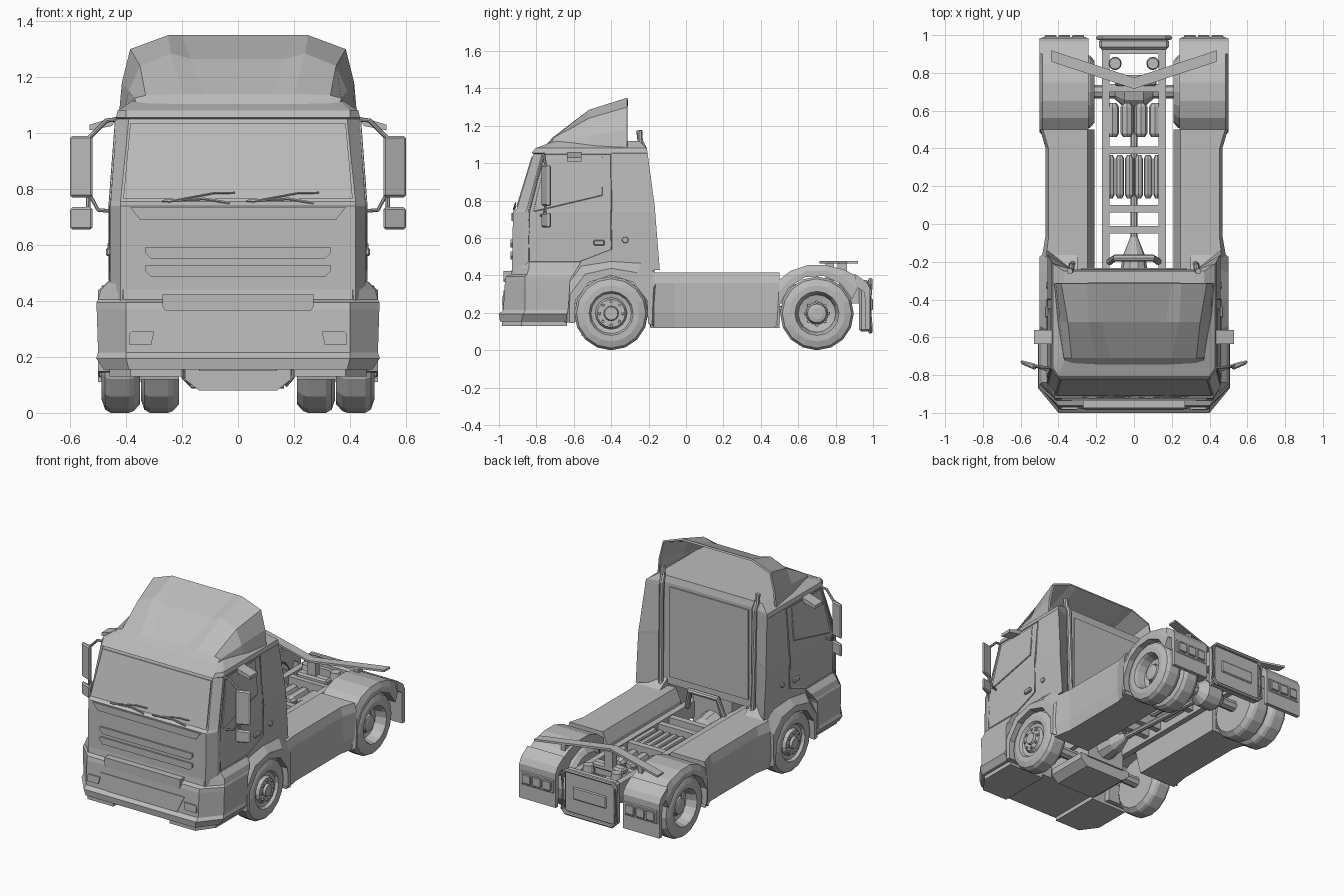
import bpy, bmesh, math
from mathutils import Vector

default_cube = bpy.data.objects.get("Cube")
if default_cube:
    bpy.data.objects.remove(default_cube, do_unlink=True)

# Single body colour
grey = bpy.data.materials.new("plain grey")
grey.use_nodes = True
tone = (.5, .5, .5, 1)
grey.diffuse_color = tone
for node in grey.node_tree.nodes:
    if node.type == 'BSDF_PRINCIPLED':
        node.inputs["Base Color"].default_value = tone


def build(name, verts, faces, mirror=False, bevel=0, shell=0):
    mesh = bpy.data.meshes.new(name)
    mesh.from_pydata([tuple(v) for v in verts], [], [tuple(f) for f in faces])
    bm = bmesh.new()
    bm.from_mesh(mesh)
    bmesh.ops.recalc_face_normals(bm, faces=bm.faces[:])
    bm.to_mesh(mesh)
    bm.free()
    mesh.materials.append(grey)
    part = bpy.data.objects.new(name, mesh)
    bpy.context.scene.collection.objects.link(part)
    if shell:
        part.modifiers.new("shell", 'SOLIDIFY').thickness = shell
    if bevel:
        edge = part.modifiers.new("bevel", 'BEVEL')
        edge.width, edge.segments = bevel, 1
    if mirror:
        part.modifiers.new("mirror", 'MIRROR')
    return part


def loft(name, rings, closed=True, caps=True, **options):
    n = len(rings[0])
    verts = [v for ring in rings for v in ring]
    faces = []
    for start in range(0, len(verts) - n, n):
        for i in range(n if closed else n - 1):
            j = (i + 1) % n
            faces.append((start + i, start + j, start + n + j, start + n + i))
    if caps:
        faces += [range(n), range(len(verts) - n, len(verts))]
    return build(name, verts, faces, **options)


def extrude(name, outline, axis, low, high, **options):
    """Extrude a flat outline along an axis; an end may be a function of height."""
    rings = []
    for end in (low, high):
        ring = []
        for u, v in outline:
            point = [u, v]
            point.insert(axis, end(v) if callable(end) else end)
            ring.append(point)
        rings.append(ring)
    return loft(name, rings, **options)


def box(name, x, y, z, **options):
    outline = [(x[0], y[0]), (x[1], y[0]), (x[1], y[1]), (x[0], y[1])]
    return extrude(name, outline, 2, z[0], z[1], **options)


def lathe(name, profile, centre, axis, sides=16, **options):
    rings = []
    for along, radius in profile:
        ring = []
        for i in range(sides):
            a = math.tau * i / sides
            point = [radius * math.cos(a), radius * math.sin(a)]
            point.insert(axis, along)
            ring.append(Vector(point) + Vector(centre))
        rings.append(ring)
    return loft(name, rings, **options)


def tube(name, path, radius, sides=8, **options):
    path = [Vector(p) for p in path]
    rings = []
    for i, p in enumerate(path):
        turn = (path[min(i + 1, len(path) - 1)] - path[max(i - 1, 0)]).to_track_quat('Z', 'Y')
        angles = [math.tau * k / sides for k in range(sides)]
        rings.append([p + turn @ Vector((radius * math.cos(a), radius * math.sin(a), 0)) for a in angles])
    return loft(name, rings, **options)


def symmetric(half):
    return half + [(-u, v) for u, v in reversed(half)]


def plan_ring(z, front_x, front_y, side_x, corner_y, back_y, wall_x, wall_y):
    half = [(front_x, front_y), (side_x, corner_y), (side_x, back_y), (wall_x, wall_y)]
    return [(x, y, z) for x, y in symmetric(half)]


def cab_side(offset):
    return lambda z: .457 + offset - max(0, z - .74) * .075


def screen(offset):
    return lambda z: -.905 + (z - .755) * .305 - offset


def bumper_face(offset):
    return lambda z: -.977 + (z - .215) * .06 - offset


# Cab shell, and bumper with a ledge above and a lip below
loft("cab", [plan_ring(*row) for row in (
    (.4, .42, -.932, .457, -.86, -.56, .33, -.56),
    (.43, .42, -.93, .457, -.86, -.14, .33, -.24),
    (.74, .42, -.925, .457, -.86, -.165, .33, -.24),
    (.755, .42, -.905, .455, -.85, -.165, .33, -.24),
    (1.05, .39, -.815, .434, -.77, -.205, .33, -.24),
    (1.055, .4, -.825, .436, -.77, -.205, .33, -.24),
    (1.08, .4, -.805, .43, -.76, -.21, .33, -.24),
    (1.12, .36, -.7, .37, -.68, -.25, .32, -.25))])
loft("bumper", [plan_ring(*row) for row in (
    (.155, .39, -.995, .48, -.88, -.635, .3, -.635),
    (.195, .4, -1, .507, -.87, -.635, .3, -.635),
    (.215, .4, -.977, .5, -.86, -.63, .3, -.63),
    (.37, .4, -.968, .505, -.86, -.62, .3, -.62),
    (.395, .4, -.962, .505, -.86, -.61, .3, -.61),
    (.405, .41, -.935, .5, -.85, -.6, .3, -.6),
    (.44, .41, -.93, .49, -.84, -.58, .3, -.58),
    (.475, .41, -.925, .457, -.84, -.56, .3, -.56))])
extrude("bumper_foot", [(.2, -.985), (.385, -.985), (.46, -.88), (.46, -.635), (.2, -.635)], 2,
        .13, .157, mirror=True)

# Roof deflector, open at the rear
deflector = []
for y, half in (
        (-.76, [(.36, 1.07), (.35, 1.075), (.32, 1.08), (.2, 1.085), (.12, 1.085)]),
        (-.71, [(.38, 1.07), (.37, 1.125), (.33, 1.135), (.2, 1.14), (.12, 1.14)]),
        (-.52, [(.41, 1.07), (.39, 1.15), (.35, 1.24), (.24, 1.285), (.17, 1.265)]),
        (-.315, [(.425, 1.07), (.415, 1.18), (.385, 1.3), (.25, 1.35), (.2, 1.35)])):
    deflector.append([(x, y, z) for x, z in symmetric(half)])
loft("roof_deflector", deflector, closed=False, caps=False, shell=.012)

# Windscreen, grille and bumper details
extrude("windscreen", symmetric([(.41, .765), (.385, 1.035)]), 1, screen(-.01), screen(.006))
extrude("hood_panel", symmetric([(.35, .69), (.385, .735)]), 1, -.91, -.933)
for z in (.55, .485):
    extrude("grille_slot", symmetric([(.31, z), (.33, z + .02), (.33, z + .043)]), 1, -.91, -.938)
extrude("number_panel", symmetric([(.26, .365), (.27, .38), (.27, .425)]), 1, -.92, -.975)
extrude("bumper_panel", symmetric([(.25, .215), (.3, .32)]), 1, bumper_face(-.01), bumper_face(.005))
extrude("headlight", [(.31, .245), (.39, .245), (.39, .28), (.38, .29), (.3, .29)], 1,
        bumper_face(-.01), bumper_face(.009), mirror=True)
for side in (-.27, .03):
    path = [(side + dx, screen(.012)(z), z) for dx, z in ((.24, .75), (.15, .765), (0, .757))]
    tube("wiper_blade", path, .005, sides=6)
    path = [(side + dx, screen(.016)(z), z) for dx, z in ((.02, .755), (.18, .785), (.26, .787))]
    tube("wiper_arm", path, .004, sides=6)

# Doors with raised seams
window = [(-.81, .745), (-.45, .83), (-.45, 1.03), (-.745, 1.03)]
extrude("door_window", window, 0, cab_side(-.01), cab_side(.006), mirror=True)
door = [(-.76, 1.05), (-.4, 1.05), (-.4, .74), (-.4, .54), (-.57, .475), (-.84, .475), (-.84, .74), (-.76, 1.05)]
for label, outline in (("door", door), ("window", window + window[:1])):
    tube(label + "_seam", [(cab_side(.001)(z), y, z) for y, z in outline], .005, sides=6, mirror=True)
box("door_handle", (.45, .472), (-.495, -.435), (.56, .59), bevel=.006, mirror=True)
lathe("side_cap", [(0, .018), (.012, .015)], (.455, -.325, .59), 0, sides=10, mirror=True)

# Mirrors and their arms
blade = [(.52, -.775), (.6, -.74), (.6, -.72), (.52, -.74)]
extrude("main_mirror", blade, 2, .77, .99, bevel=.008, mirror=True)
extrude("lower_mirror", blade, 2, .655, .735, bevel=.008, mirror=True)
tube("upper_mirror_arm", [(.42, -.76, 1.05), (.47, -.76, 1.045), (.53, -.75, .985)], .008, mirror=True)
tube("lower_mirror_arm", [(.44, -.78, .72), (.5, -.76, .725), (.53, -.75, .78)], .007, mirror=True)
tube("mirror_link", [(.535, -.75, .72), (.535, -.75, .79)], .008, mirror=True)
extrude("kerb_mirror", [(.43, 1.06), (.53, 1.03), (.53, 1.01), (.45, 1.025)], 1, -.635, -.56, mirror=True)


# Wheel arches swept around the wheels
def arch(name, centre_y, inner, outer, shoulder, last, outline):
    rings = []
    for i, (y, z) in enumerate(outline):
        a = math.radians(195 + (last - 195) * i / (len(outline) - 1))
        ay, az = centre_y + .204 * math.cos(a), .197 + .204 * math.sin(a)
        my, mz = ay + (y - ay) * .5, az + (z - az) * .5
        rings.append([(inner, ay, az), (outer, ay, az), (outer, my, mz), (shoulder, y, z), (inner, y, z)])
    loft(name, rings, mirror=True)


arch("front_arch", -.4, .3, .5, .458, -15,
     [(-.65, .15), (-.65, .33), (-.56, .45), (-.4, .475), (-.24, .465), (-.14, .4), (-.16, .12)])
arch("rear_arch", .7, .24, .5, .485, 22,
     [(.47, .12), (.49, .37), (.56, .425), (.65, .455), (.75, .455), (.85, .43), (.94, .38)])

# Side fairings, reaching in under the back of the cab
fairing = []
for y, wide in ((-.19, .49), (-.06, .468), (.4, .468), (.5, .497)):
    top_y = min(y, y * 1.3)
    fairing.append([(.21, y, .12), (wide - .01, y, .12), (wide, y, .2), (wide, y, .36),
                    (wide - .015, top_y, .415), (.245, top_y, .415), (.21, top_y, .34)])
loft("side_fairing", fairing, mirror=True)

# Wheels
tyre = [(0, .1), (0, .165), (.022, .19), (.04, .197), (.105, .197), (.125, .185), (.137, .15), (.137, .118)]
front_hub = [(.12, .108), (.115, .085), (.135, .075), (.135, .04), (.15, .035)]
rear_hub = [(.12, .11), (.07, .1), (.06, .06), (.1, .05), (.105, .03)]
for label, y, hub, face in (("front", -.4, front_hub, .135), ("rear", .7, rear_hub, .065)):
    lathe(label + "_wheel", tyre + hub, (.35, y, .197), 0, mirror=True)
    for i in range(8):
        a = math.tau * i / 8
        spot = (.35 + face, y + .062 * math.cos(a), .197 + .062 * math.sin(a))
        lathe(label + "_wheel_nut", [(-.01, .009), (.01, .008)], spot, 0, sides=6, mirror=True)
    tube(label + "_axle", [(-.36, y, .197), (.36, y, .197)], .035)
lathe("inner_rear_wheel", tyre, (.21, .7, .197), 0, mirror=True)
lathe("differential", [(-.1, .04), (-.05, .085), (.05, .085), (.1, .04)], (0, .7, .2), 0, sides=12)

# Chassis
box("chassis_rail", (.13, .17), (-.8, .95), (.25, .35), mirror=True)
for y in (-.03, .08, .39, .72, .92):
    box("cross_member", (-.15, .15), (y - .02, y + .02), (.27, .345))
box("engine", (-.14, .14), (-.62, -.27), (.15, .42))
extrude("engine_sump", symmetric([(.14, .08), (.19, .12), (.19, .16)]), 1, -.56, -.28)
lathe("gearbox", [(-.2, .09), (0, .06), (.1, .02)], (0, -.17, .25), 1, sides=10)
tube("drive_shaft", [(0, -.1, .25), (0, .65, .21)], .018)
tube("engine_hoop", [(-.13, -.2, .34), (-.1, -.18, .46), (.1, -.18, .46), (.13, -.2, .34)], .018)
for i in range(6):
    x = (i - 2.5) * .05
    lathe("air_tank_rib", [(0, .012), (.02, .023), (.21, .023), (.23, .012)], (x, .135, .32), 1, sides=8)
for i in range(4):
    x = (i - 1.5) * .075
    lathe("air_tank", [(0, .02), (.02, .034), (.16, .034), (.18, .02)], (x, .46, .32), 1, sides=8)
lathe("air_spring", [(0, .03), (.04, .035), (.08, .03)], (.1, .85, .3), 2, sides=12, mirror=True)

# Coupling and deck plate
box("coupling_base", (-.1, .12), (.73, .79), (.33, .37), bevel=.01)
box("coupling_post", (-.03, .03), (.745, .79), (.36, .465))
extrude("deck_plate", [(0, .715), (.44, .86), (.44, .92), (0, .775)], 2, .463, .476, mirror=True)
box("deck_support", (.26, .29), (.81, .86), (.42, .465), mirror=True)

# Exhaust stacks behind the cab
tube("exhaust_stack", [(.3, -.2, .38), (.33, -.215, .45), (.33, -.225, 1.08), (.335, -.245, 1.12),
                       (.34, -.25, 1.175)], .016, mirror=True)
box("back_panel", (-.28, .28), (-.26, -.233), (.48, 1.06))

# Rear lights and tail frame
extrude("tail_board", [(.9, .41), (.965, .365), (.985, .33), (.985, .11), (.96, .11), (.955, .31), (.91, .34)],
        0, .24, .5, mirror=True)
box("light_bar", (.25, .49), (.965, .99), (.2, .29), bevel=.006, mirror=True)
for i in range(3):
    x = .265 + i * .073
    box("tail_light", (x, x + .062), (.98, 1), (.215, .275), bevel=.004, mirror=True)
box("tail_box", (-.185, .185), (.925, .98), (.1, .375), bevel=.012)
box("tail_panel", (-.12, .12), (.96, .988), (.2, .28), bevel=.006)
half = [(.165, .1), (.19, .125), (.19, .35), (.165, .375)]
frame = [(x, .986, z) for x, z in symmetric(half)]
tube("tail_frame", frame + frame[:1], .012)
